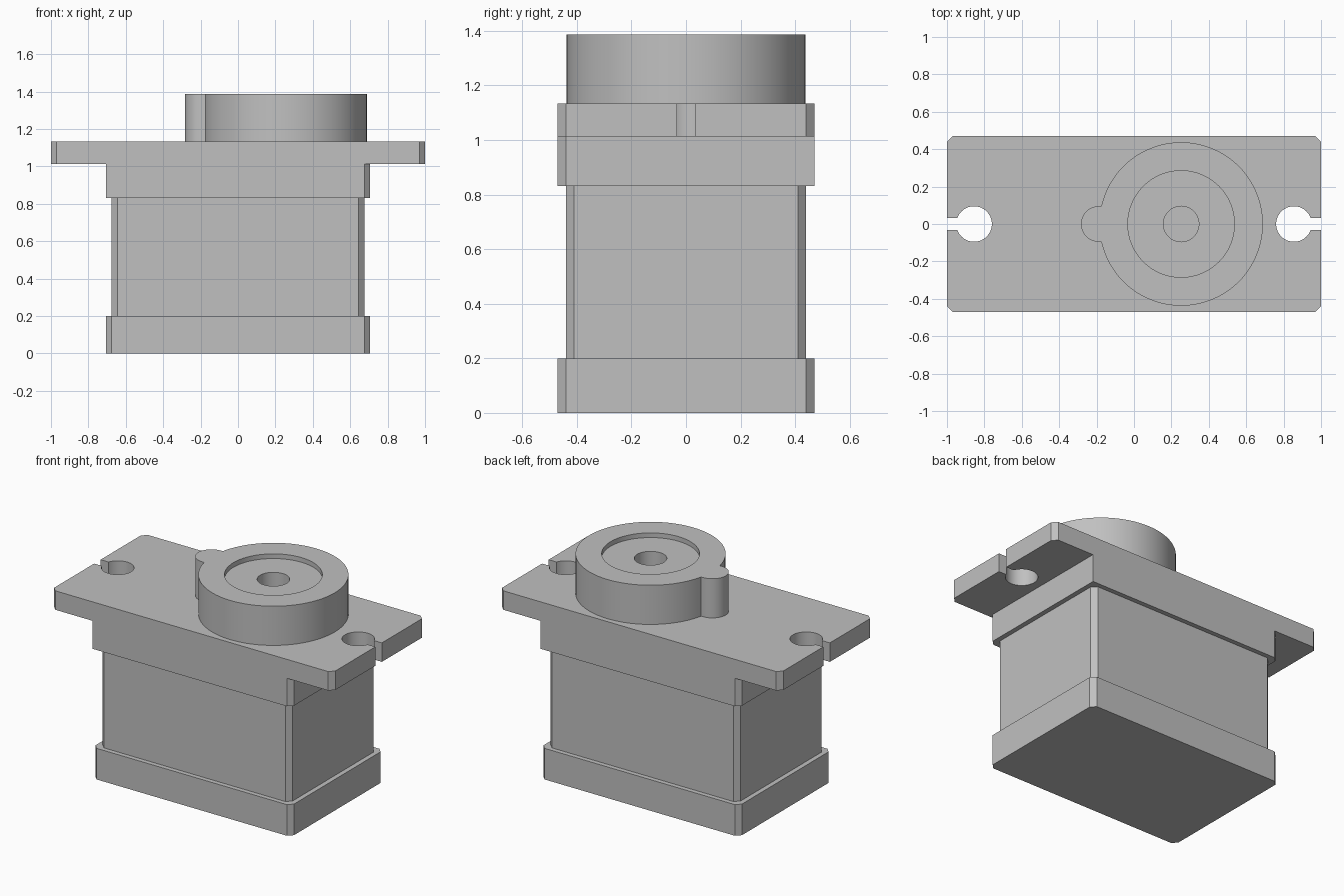
import bpy
import bmesh
from math import asin, cos, sin, pi, radians, sqrt

if "Cube" in bpy.data.objects:
    bpy.data.objects.remove(bpy.data.objects["Cube"], do_unlink=True)

GREY = (0.53, 0.53, 0.53, 1.0)
grey = bpy.data.materials.new("grey metal")
grey.use_nodes = True
grey.diffuse_color = GREY
grey.node_tree.nodes["Principled BSDF"].inputs["Base Color"].default_value = GREY


def prism(name, outline, z0, z1):
    """Extrude a counter-clockwise outline between two heights."""
    bm = bmesh.new()
    base = bm.faces.new([bm.verts.new((x, y, z0)) for x, y in outline])
    top = bmesh.ops.extrude_face_region(bm, geom=[base])
    verts = [v for v in top["geom"] if isinstance(v, bmesh.types.BMVert)]
    bmesh.ops.translate(bm, verts=verts, vec=(0, 0, z1 - z0))
    bmesh.ops.recalc_face_normals(bm, faces=bm.faces)
    mesh = bpy.data.meshes.new(name)
    bm.to_mesh(mesh)
    bm.free()
    obj = bpy.data.objects.new(name, mesh)
    bpy.context.collection.objects.link(obj)
    mesh.materials.append(grey)
    return obj


def arc(cx, cy, r, start, end, steps):
    return [(cx + r * cos(start + (end - start) * i / steps),
             cy + r * sin(start + (end - start) * i / steps))
            for i in range(steps + 1)]


def rectangle(hx, hy, cut, sharp=()):
    """Centred rectangle with chamfered corners, except the sharp ones."""
    points = []
    for i, (sx, sy) in enumerate([(1, 1), (-1, 1), (-1, -1), (1, -1)]):
        if i in sharp:
            points.append((sx * hx, sy * hy))
            continue
        corner = [(sx * hx, sy * (hy - cut)), (sx * (hx - cut), sy * hy)]
        points += corner if sx * sy > 0 else corner[::-1]
    return points


def shade(obj):
    bpy.ops.object.select_all(action="DESELECT")
    obj.select_set(True)
    bpy.context.view_layer.objects.active = obj
    bpy.ops.object.shade_smooth_by_angle(angle=radians(30))


# Stacked housing blocks
CUT = 0.03
prism("base_block", rectangle(0.706, 0.47, CUT), 0, 0.2)
prism("housing_body", rectangle(0.675, 0.44, CUT), 0.2, 0.832)
prism("upper_block", rectangle(0.706, 0.47, CUT, sharp=(0, 2)), 0.832, 1.012)

# Mounting flange with an open keyhole slot at each end
HOLE, SLOT = 0.095, 0.033
a = asin(SLOT / HOLE)
half = [(1 - CUT, -0.47), (1, CUT - 0.47), (1, -SLOT)]
half += arc(0.855, 0, HOLE, 2 * pi - a, a, 48)
half += [(1, SLOT), (1, 0.47 - CUT), (1 - CUT, 0.47)]
flange = prism("mounting_flange", half + [(-x, -y) for x, y in half], 1.012, 1.134)
shade(flange)

# Round boss with a small lobe on its side
CX, R, LOBE = 0.252, 0.437, 0.095
b = asin(LOBE / R)
outline = arc(CX, 0, R, b - pi, pi - b, 96)
outline += arc(-0.188, 0, LOBE, pi / 2, 3 * pi / 2, 24)
boss = prism("round_boss", outline, 1.134, 1.386)

# Shallow recess and shaft hole cut in the boss
for name, r, floor in [("recess_cutter", 0.285, 1.356), ("hole_cutter", 0.095, 1.15)]:
    cutter = prism(name, arc(CX, 0, r, 0, 2 * pi, 64)[:-1], floor, 1.5)
    cutter.hide_render = True
    cutter.hide_set(True)
    mod = boss.modifiers.new(name, "BOOLEAN")
    mod.operation = "DIFFERENCE"
    mod.solver = "EXACT"
    mod.object = cutter
    bpy.ops.object.select_all(action="DESELECT")
    bpy.context.view_layer.objects.active = boss
    boss.select_set(True)
    bpy.ops.object.modifier_apply(modifier=name)
    bpy.data.objects.remove(cutter, do_unlink=True)
shade(boss)
